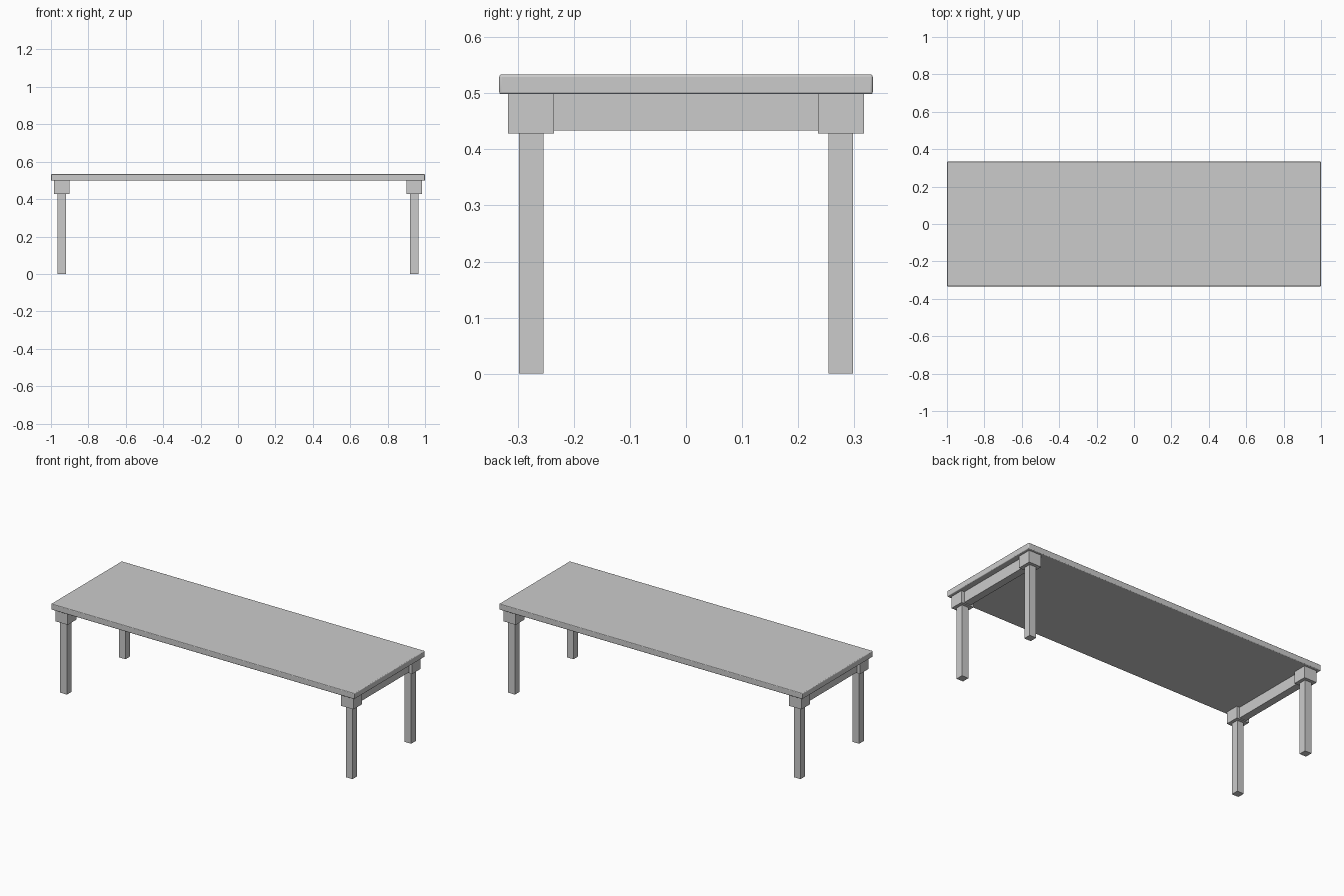
import bpy
import bmesh
from mathutils import Matrix, Vector

cube = bpy.data.objects.get("Cube")
if cube:
    bpy.data.objects.remove(cube)

grey = bpy.data.materials.new("plain grey")
grey.use_nodes = True
colour = (0.6, 0.6, 0.6, 1)
grey.diffuse_color = colour
grey.node_tree.nodes["Principled BSDF"].inputs["Base Color"].default_value = colour


def box(name, centre, size):
    """Box with a flat grey finish, given its centre and full size."""
    bm = bmesh.new()
    bmesh.ops.create_cube(bm, size=1, matrix=Matrix.LocRotScale(None, None, Vector(size)))
    mesh = bpy.data.meshes.new(name)
    bm.to_mesh(mesh)
    bm.free()
    mesh.materials.append(grey)
    obj = bpy.data.objects.new(name, mesh)
    obj.location = centre
    bpy.context.collection.objects.link(obj)
    return obj


# Table top with slightly eased edges
top = box("table_top", (0, 0, 0.516), (2, 0.666, 0.035))
bevel = top.modifiers.new("eased_edges", "BEVEL")
bevel.width = 0.004
bevel.segments = 3
bpy.context.view_layer.objects.active = top
top.select_set(True)
bpy.ops.object.shade_smooth_by_angle()

# Legs with square corner blocks, and a rail across each end
for side, sx in (("left", 1), ("right", -1)):
    x = 0.942 * sx
    for end, sy in (("front", -1), ("back", 1)):
        y = 0.276 * sy
        box(f"{end}_{side}_leg", (x, y, 0.215), (0.044, 0.044, 0.43))
        box(f"{end}_{side}_corner_block", (x, y, 0.4635), (0.082, 0.082, 0.071))
    box(f"{side}_end_rail", (x, 0, 0.4665), (0.044, 0.474, 0.065))
